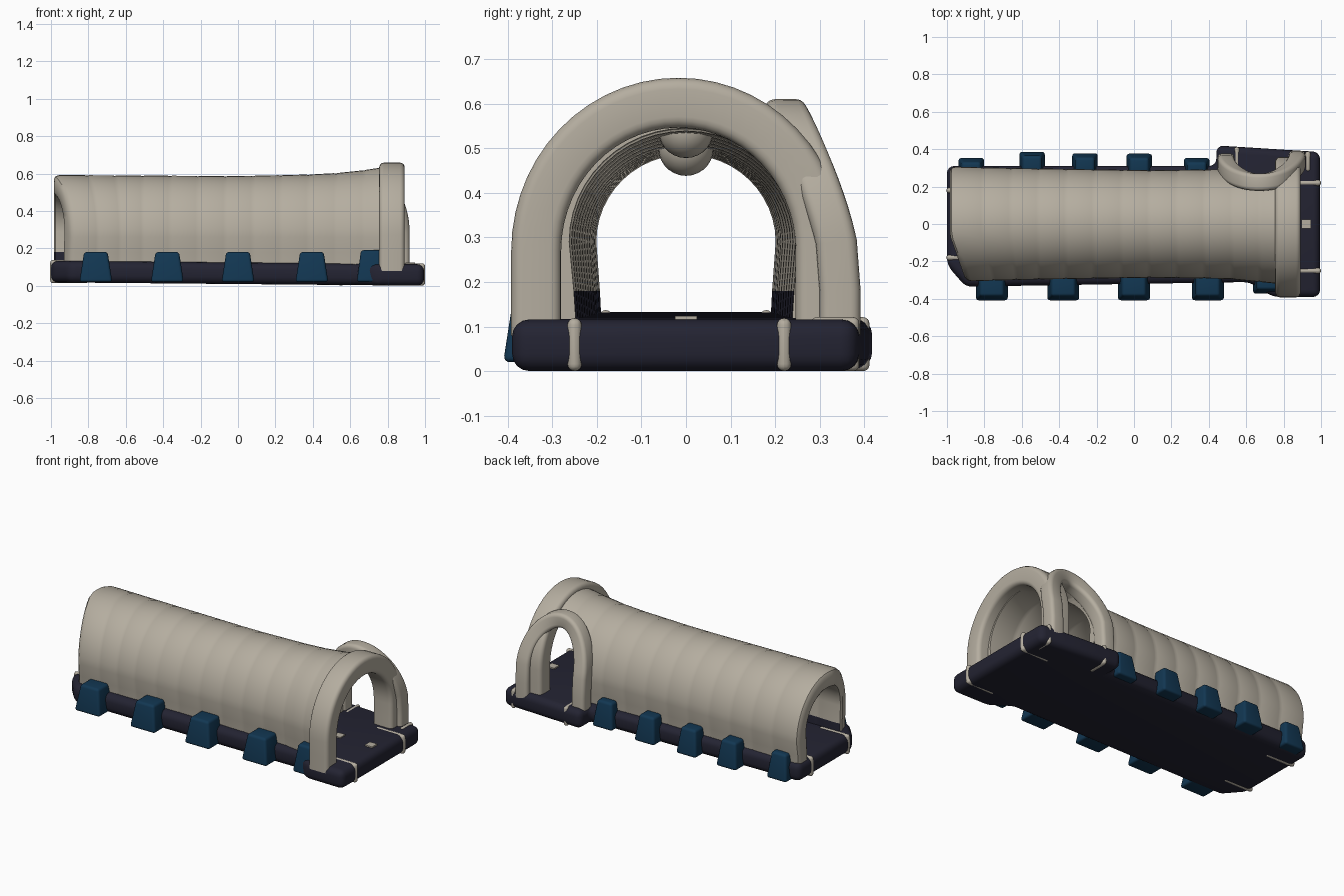
import bpy, bmesh, math
from mathutils import Vector

if "Cube" in bpy.data.objects:
    bpy.data.objects.remove(bpy.data.objects["Cube"])


def material(name, rgb):
    m = bpy.data.materials.new(name)
    m.diffuse_color = (*rgb, 1)
    m.use_nodes = True
    m.node_tree.nodes["Principled BSDF"].inputs["Base Color"].default_value = m.diffuse_color
    return m


BEIGE = material("warm beige fabric", (0.46, 0.42, 0.35))
NAVY = material("dark navy fabric", (0.017, 0.017, 0.032))
BLUE = material("deep blue fabric", (0.006, 0.038, 0.085))


def make(name, verts, faces, mats, bevel=0, angle=40):
    me = bpy.data.meshes.new(name)
    me.from_pydata([tuple(v) for v in verts], [], faces)
    bm = bmesh.new()
    bm.from_mesh(me)
    bmesh.ops.recalc_face_normals(bm, faces=bm.faces)
    bm.to_mesh(me)
    bm.free()
    ob = bpy.data.objects.new(name, me)
    bpy.context.collection.objects.link(ob)
    for m in mats:
        me.materials.append(m)
    if bevel:
        b = ob.modifiers.new("soft edges", 'BEVEL')
        b.width, b.segments, b.limit_method = bevel, 4, 'ANGLE'
        apply(ob)
    smooth(ob, angle)
    return ob


def apply(ob):
    bpy.ops.object.select_all(action='DESELECT')
    bpy.context.view_layer.objects.active = ob
    ob.select_set(True)
    for m in list(ob.modifiers):
        bpy.ops.object.modifier_apply(modifier=m.name)


def smooth(ob, angle):
    bpy.ops.object.select_all(action='DESELECT')
    bpy.context.view_layer.objects.active = ob
    ob.select_set(True)
    bpy.ops.object.shade_smooth_by_angle(angle=math.radians(angle))


def prism(name, bottom, top, mat, bevel=0):
    n = len(bottom)
    faces = [tuple(range(n)), tuple(range(n, 2 * n))]
    faces += [(i, (i + 1) % n, n + (i + 1) % n, n + i) for i in range(n)]
    return make(name, bottom + top, faces, [mat], bevel)


def box(name, x0, x1, y0, y1, z0, z1, mat, bevel=0):
    c = [(x0, y0), (x1, y0), (x1, y1), (x0, y1)]
    return prism(name, [(x, y, z0) for x, y in c], [(x, y, z1) for x, y in c], mat, bevel)


# Inflated floor: outline widens at the entrance and at the side door
outline = [(-0.9, -0.335), (0.62, -0.31), (0.74, -0.39), (0.995, -0.39), (0.995, 0.385),
           (0.44, 0.42), (0.44, 0.31), (-1, 0.31), (-1, -0.22)]
floor = prism("floor", [(x, y, 0) for x, y in outline], [(x, y, 0.115) for x, y in outline], NAVY, 0.038)
for v in floor.data.vertices:
    v.co.z += 0.009 * (1 - v.co.x)

# Beige straps wrapped over the floor rim, and small floor patches
for y in (-0.25, 0.22):
    box("entrance_strap", 0.80, 1.0, y - 0.016, y + 0.016, -0.0, 0.119, BEIGE, 0.036)
for y in (-0.18, 0.18):
    box("rear_strap", -1.004, -0.80, y - 0.014, y + 0.014, 0.014, 0.137, BEIGE, 0.036)
for x in (0.55, 0.93):
    box("door_strap", x - 0.014, x + 0.014, 0.28, 0.418 - (x - 0.44) * 0.06, 0.0, 0.121, BEIGE, 0.036)
for x in (0.70, 0.92):
    box("floor_patch", x - 0.025, x + 0.025, -0.025, 0.025, 0.113, 0.124, BEIGE)


# Tunnel shell: lofted stations with shallow seams between the air panels
def lerp(table, x):
    for (a, u), (b, v) in zip(table, table[1:]):
        if x <= b:
            return u + (v - u) * max(0, (x - a) / (b - a))
    return table[-1][1]


W_OUT = [(-1, 0.307), (-0.6, 0.298), (0.1, 0.287), (0.5, 0.293), (0.82, 0.325)]
T_OUT = [(-1, 0.592), (0.0, 0.586), (0.4, 0.595), (0.6, 0.607), (0.82, 0.64)]
W_IN = [(-1, 0.2), (-0.4, 0.215), (0.82, 0.262)]
T_IN = [(-1, 0.485), (0, 0.505), (0.82, 0.545)]
ARC = 24


def profile(w, top, spring):
    leg = [(0.94 * w, 0.10), (0.96 * w, 0.18)]
    arc = [(w * math.cos(math.pi * i / ARC), spring + (top - spring) * math.sin(math.pi * i / ARC))
           for i in range(ARC + 1)]
    return leg + arc + [(-y, z) for y, z in reversed(leg)]


stations = [(-0.985, 0.022), (-0.975, 0.006), (-0.955, 0)]
seams = 11
for i in range(1, seams + 1):
    x = -0.955 + i * 1.775 / (seams + 1)
    stations += [(x - 0.012, 0), (x, 0.003), (x + 0.012, 0)]
stations += [(0.82, 0)]
verts, faces = [], []
n = ARC + 5
for x, inset in stations:
    rings = (profile(lerp(W_OUT, x) - inset, lerp(T_OUT, x) - inset, 0.26),
             profile(lerp(W_IN, x) + inset, lerp(T_IN, x) + inset, 0.29))
    for ring in rings:
        for y, z in ring:
            # rear opening is cut back on the front side
            back = 0.085 * min(1, max(0, (-y - 0.06) / 0.24)) * max(0, min(1, (-0.5 - x) / 0.45))
            verts.append((x + back, y, z))
for s in range(len(stations) - 1):
    a, b = s * 2 * n, (s + 1) * 2 * n
    for k in (0, n):
        faces += [(a + k + i, a + k + i + 1, b + k + i + 1, b + k + i) for i in range(n - 1)]
    for i in (0, n - 1):
        faces.append((a + i, a + n + i, b + n + i, b + i))
for a in (0, (len(stations) - 1) * 2 * n):
    faces += [(a + i, a + i + 1, a + n + i + 1, a + n + i) for i in range(n - 1)]
tunnel = make("tunnel_shell", verts, faces, [BEIGE, NAVY])
# dark skirting along the inside of the wall
for p in tunnel.data.polygons:
    if p.center.z < 0.18 and p.normal.y * p.center.y < 0 and abs(p.normal.y) > 0.5:
        p.material_index = 1

# Side doorway cut through the shell
door = [(0.53, 0.0), (0.84, 0.0)] + [
    (0.685 + 0.155 * math.cos(math.pi * i / 16), 0.29 + 0.235 * math.sin(math.pi * i / 16)) for i in range(17)]
cutter = prism("door_cutter", [(x, 0.08, z) for x, z in door], [(x, 0.6, z) for x, z in door], BEIGE)
cutter.hide_render = True
cut = tunnel.modifiers.new("doorway", 'BOOLEAN')
cut.operation, cut.object, cut.solver = 'DIFFERENCE', cutter, 'EXACT'
apply(tunnel)
bpy.data.objects.remove(cutter)
smooth(tunnel, 35)


# Air-filled arches: rounded rectangular section swept along a path
def sweep(name, path, axis, half_axis, half_rad, r):
    sect = []
    for sx, sy, a0 in ((1, 1, 0), (-1, 1, 90), (-1, -1, 180), (1, -1, 270)):
        for k in range(5):
            t = math.radians(a0 + 22.5 * k)
            sect.append((sx * (half_axis - r) + r * math.cos(t), sy * (half_rad - r) + r * math.sin(t)))
    verts, faces, m = [], [], len(sect)
    path = [Vector(p) for p in path]
    for i, p in enumerate(path):
        t = (path[min(i + 1, len(path) - 1)] - path[max(i - 1, 0)]).normalized()
        a = Vector(axis)
        a = (a - t * a.dot(t)).normalized()
        rad = t.cross(a)
        verts += [p + a * u + rad * v for u, v in sect]
    for i in range(len(path) - 1):
        faces += [(i * m + k, i * m + (k + 1) % m, (i + 1) * m + (k + 1) % m, (i + 1) * m + k) for k in range(m)]
    faces += [tuple(range(m)), tuple(range((len(path) - 1) * m, len(path) * m))]
    return make(name, verts, faces, [BEIGE], angle=50)


def arch(half, spring, rise, steps=28):
    arc = [(half * math.cos(math.pi * i / steps), spring + rise * math.sin(math.pi * i / steps))
           for i in range(steps + 1)]
    return [(half, 0.08), (half, 0.18)] + arc + [(-half, 0.18), (-half, 0.08)]


sweep("entrance_arch", [(0.823, y - 0.017, z) for y, z in arch(0.319, 0.27, 0.332)],
      (1, 0, 0), 0.068, 0.056, 0.025)

# Side arch leans inward towards its crown
side = []
for x, z in arch(0.19, 0.29, 0.275):
    lean = 0.115 * max(0, (z - 0.24) / 0.325) ** 1.4
    side.append((0.682 + x, 0.338 + 0.04 * x - lean, z))
sweep("side_door_arch", side, (0, 1, 0), 0.046, 0.045, 0.022)


# Blue anchor feet along both sides
def foot(name, x, w, reach, side, top=0.18):
    h = w * 0.36
    y0, y1, y2 = 0.27 * side, reach * side, (reach - 0.025) * side
    low = [(x - w / 2, y0, 0.02), (x + w / 2, y0, 0.02), (x + w / 2, y1, 0.02), (x - w / 2, y1, 0.02)]
    high = [(x - h, y0, top), (x + h, y0, top), (x + h, y2, top), (x - h, y2, top)]
    prism(name, low, high, BLUE, 0.015)


for x in (-0.76, -0.378, 0.0, 0.395):
    foot("front_foot", x, 0.175, 0.41, -1)
foot("front_foot", 0.715, 0.16, 0.375, -1, 0.19)
for x, reach in ((-0.87, 0.355), (-0.545, 0.388), (-0.262, 0.38), (0.028, 0.378), (0.335, 0.355)):
    foot("back_foot", x, 0.14, reach, 1)

# Round lamps hanging from the ceiling
for x, z in ((0.55, 0.54), (-0.05, 0.5)):
    bpy.ops.mesh.primitive_uv_sphere_add(segments=24, ring_count=14, radius=0.062, location=(x, 0, z))
    lamp = bpy.context.object
    lamp.name = "ceiling_lamp"
    lamp.data.materials.append(BEIGE)
    smooth(lamp, 60)
